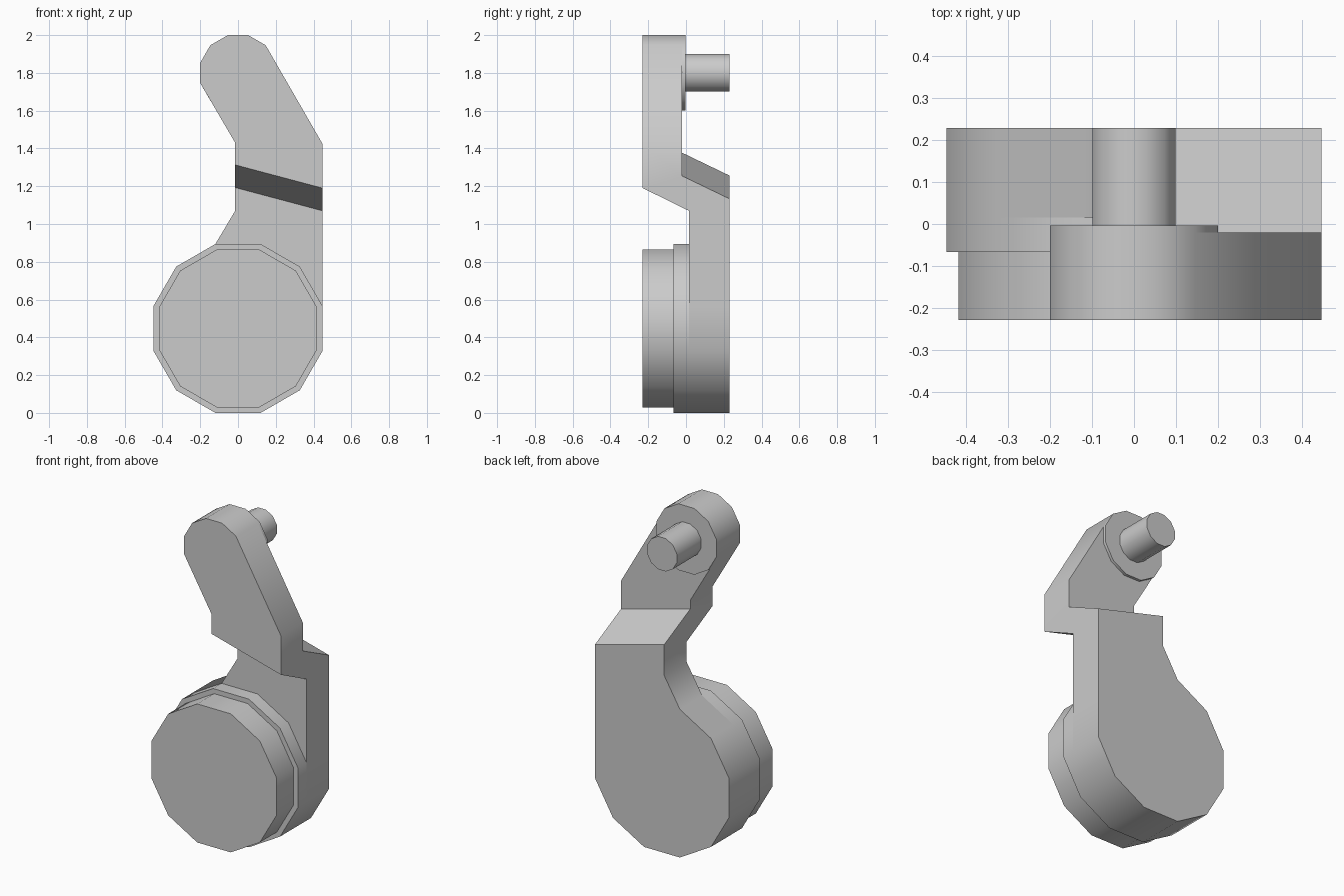
import bpy, bmesh, math

cube = bpy.data.objects.get("Cube")
if cube:
    bpy.data.objects.remove(cube)

GREY = (0.6, 0.6, 0.6, 1)
mat = bpy.data.materials.new("plain grey")
mat.use_nodes = True
mat.diffuse_color = GREY
mat.node_tree.nodes["Principled BSDF"].inputs["Base Color"].default_value = GREY

HUB_Z, HUB_R = 0.447, 0.447      # hub centre and half width across flats
TIP_Z, TIP_R = 1.8, 0.2          # same for the rounded tip
DEPTH = 0.229                    # front and back limits
PLATE_FRONT, PLATE_BACK = 0.015, -0.02
INNER_X = -0.015


def ring(z, apothem, start, count):
    """Corners of a twelve-sided circle, clockwise from a start angle."""
    r = apothem / math.cos(math.radians(15))
    angles = [math.radians(start - 30 * i) for i in range(count)]
    return [(r * math.cos(a), z + r * math.sin(a)) for a in angles]


def finish(name, bm):
    bmesh.ops.recalc_face_normals(bm, faces=bm.faces)
    mesh = bpy.data.meshes.new(name)
    bm.to_mesh(mesh)
    bm.free()
    mesh.materials.append(mat)
    obj = bpy.data.objects.new(name, mesh)
    bpy.context.collection.objects.link(obj)
    bpy.ops.object.select_all(action='DESELECT')
    obj.select_set(True)
    bpy.context.view_layer.objects.active = obj
    bpy.ops.object.shade_smooth_by_angle(angle=math.radians(35))


def join_sides(bm, front, back):
    n = len(front)
    for i in range(n):
        j = (i + 1) % n
        bm.faces.new((front[i], front[j], back[j], back[i]))


def disc(name, z, apothem, y0, y1):
    bm = bmesh.new()
    outline = ring(z, apothem, 15, 12)
    front, back = [[bm.verts.new((x, y, h)) for x, h in outline] for y in (y0, y1)]
    bm.faces.new(front)
    bm.faces.new(back)
    join_sides(bm, front, back)
    finish(name, bm)


def arm_layer(bm, y_low, y_high, rise):
    """One skin of the cranked arm: lower plate, slanted step, upper plate."""
    low = [(HUB_R, 1.07 + rise)] + ring(HUB_Z, HUB_R, 15, 10)
    low += [(INNER_X, 1.07), (INNER_X, 1.193 + rise)]
    high = [(INNER_X, 1.313 + rise), (INNER_X, 1.43)]
    high += ring(TIP_Z, TIP_R, 195, 6)
    high += [(HUB_R, 1.425), (HUB_R, 1.19 + rise)]
    low = [bm.verts.new((x, y_low, z)) for x, z in low]
    high = [bm.verts.new((x, y_high, z)) for x, z in high]
    bm.faces.new(low)
    bm.faces.new(high)
    bm.faces.new((low[-1], high[0], high[-1], low[0]))
    return low + high


# Cranked arm
bm = bmesh.new()
front = arm_layer(bm, PLATE_FRONT, -DEPTH, 0)
back = arm_layer(bm, DEPTH, PLATE_BACK, 0.064)
join_sides(bm, front, back)
finish("cranked_arm", bm)

# Hub steps in front of the lower plate
disc("hub_collar", HUB_Z, HUB_R, -0.067, PLATE_FRONT)
disc("hub_cap", HUB_Z, 0.418, -DEPTH, -0.067)

# Boss and pin behind the tip
disc("tip_boss", TIP_Z, TIP_R, PLATE_BACK, -0.003)
disc("tip_pin", TIP_Z, 0.099, -0.003, DEPTH)
